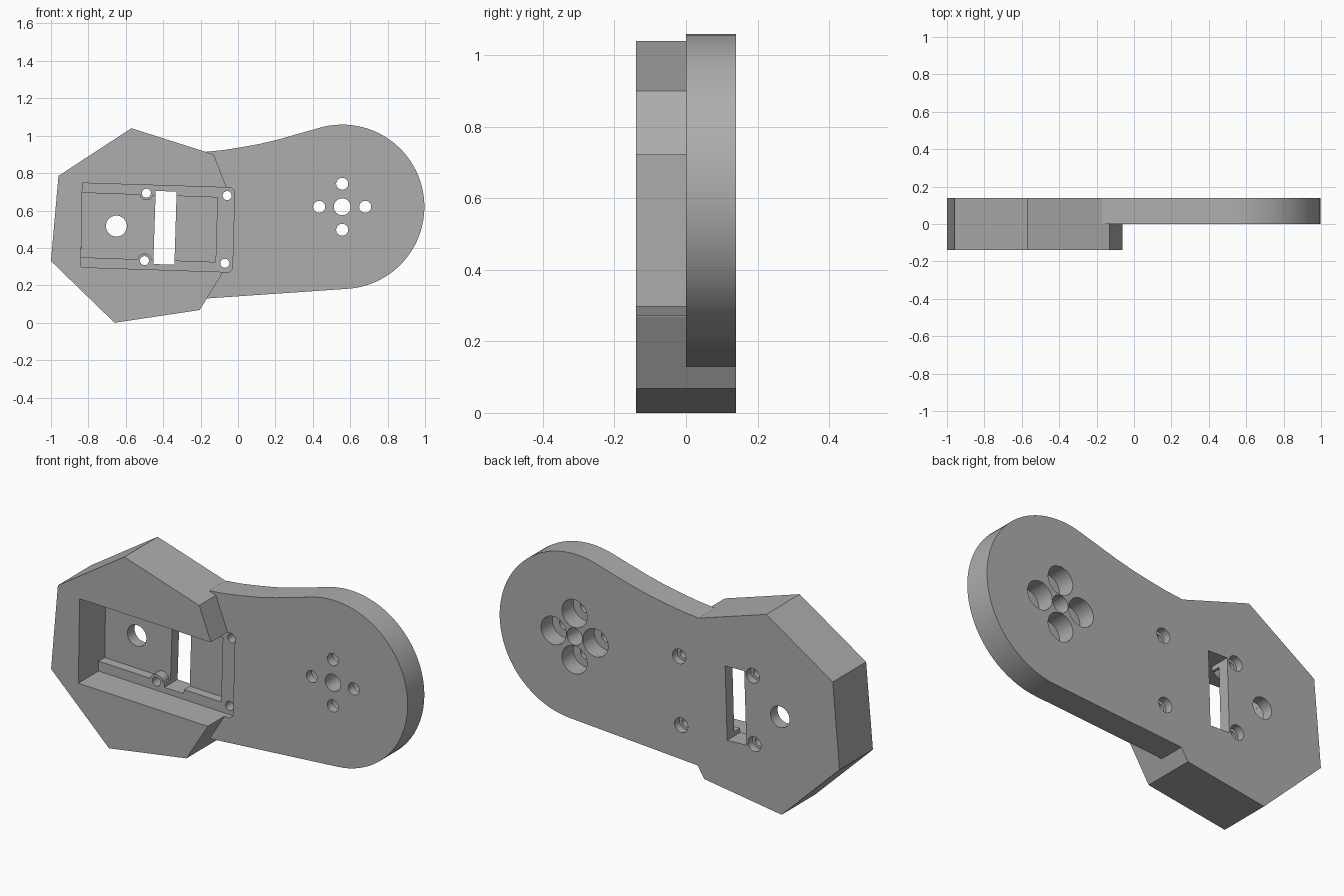
import bpy, bmesh, math

old = bpy.data.objects.get("Cube")
if old:
    bpy.data.objects.remove(old, do_unlink=True)

grey = bpy.data.materials.new("mid grey")
grey.use_nodes = True
colour = (0.42, 0.42, 0.42, 1)
grey.diffuse_color = colour
grey.node_tree.nodes["Principled BSDF"].inputs["Base Color"].default_value = colour


def prism(name, outline, y0, y1):
    """Extrude an (x, z) outline from y0 to y1."""
    bm = bmesh.new()
    face = bm.faces.new([bm.verts.new((x, y0, z)) for x, z in outline])
    side = bmesh.ops.extrude_face_region(bm, geom=[face])["geom"]
    moved = [v for v in side if isinstance(v, bmesh.types.BMVert)]
    bmesh.ops.translate(bm, verts=moved, vec=(0, y1 - y0, 0))
    bmesh.ops.recalc_face_normals(bm, faces=bm.faces)
    mesh = bpy.data.meshes.new(name)
    bm.to_mesh(mesh)
    bm.free()
    mesh.materials.append(grey)
    ob = bpy.data.objects.new(name, mesh)
    bpy.context.collection.objects.link(ob)
    return ob


def arc(cx, cz, r, a0, a1, n):
    return [(cx + r * math.cos(math.radians(a0 + (a1 - a0) * i / n)),
             cz + r * math.sin(math.radians(a0 + (a1 - a0) * i / n)))
            for i in range(n + 1)]


def disc(name, x, z, r, y0, y1):
    return prism(name, arc(x, z, r, 0, 348.75, 31), y0, y1)


def combine(target, tool, operation):
    """Apply a boolean and discard the tool."""
    mod = target.modifiers.new(operation, 'BOOLEAN')
    mod.operation, mod.solver, mod.object = operation, 'EXACT', tool
    bpy.context.view_layer.objects.active = target
    bpy.ops.object.modifier_apply(modifier=mod.name)
    bpy.data.objects.remove(tool, do_unlink=True)


FRONT, MID, BACK = -0.14, 0.0, 0.14
LEDGE, FLOOR = 0.03, 0.08
OVER = 0.1

# Faceted housing, full depth
bracket = prism("servo_arm_bracket", [
    (-0.57, 1.04), (-0.96, 0.785), (-1, 0.33), (-0.66, 0), (-0.205, 0.068),
    (-0.08, 0.27), (-0.06, 0.72), (-0.13, 0.90)], FRONT, BACK)

# Rounded arm, rear half only
cx, cz = 0.557, 0.62
arm = prism("arm", [(-0.5, 0.8), (-0.17, 0.914), (-0.08, 0.923), (0.016, 0.938),
                    (0.12, 0.957), (0.224, 0.982), (0.33, 1.012)]
            + arc(cx, cz, 0.4395, 107, -86.5, 48)
            + [(-0.165, 0.13), (-0.5, 0.3)], MID, BACK)
combine(bracket, arm, 'UNION')

# Pocket open to the right, with a small rounded step into the arm
pocket = prism("pocket", [(-0.832, 0.747), (-0.035, 0.722), (-0.018, 0.705),
                          (-0.03, 0.288), (-0.047, 0.271), (-0.84, 0.297)],
               FRONT - OVER, LEDGE)
combine(bracket, pocket, 'DIFFERENCE')
inner = prism("inner_pocket", [(-0.8335, 0.695), (-0.11, 0.67), (-0.12, 0.325),
                               (-0.8387, 0.35)], FRONT - OVER, FLOOR)
combine(bracket, inner, 'DIFFERENCE')

# Screw bosses and counterbored screw holes
screws = [(-0.49, 0.693), (-0.5, 0.332), (-0.058, 0.68), (-0.07, 0.318)]
for x, z in screws[:2]:
    combine(bracket, disc("boss", x, z, 0.038, LEDGE, FLOOR + 0.02), 'UNION')
for x, z in screws:
    combine(bracket, disc("screw_hole", x, z, 0.024, -OVER, BACK + OVER), 'DIFFERENCE')
    combine(bracket, disc("screw_head", x, z, 0.039, 0.1, BACK + OVER), 'DIFFERENCE')

# Slot and cable hole through the floor
slot = prism("slot", [(-0.44, 0.705), (-0.328, 0.701), (-0.34, 0.31),
                      (-0.453, 0.314)], LEDGE - 0.01, BACK + OVER)
combine(bracket, slot, 'DIFFERENCE')
combine(bracket, disc("cable_hole", -0.65, 0.517, 0.056, MID, BACK + OVER), 'DIFFERENCE')

# Horn mounting holes: a centre hole and four counterbored ones
combine(bracket, disc("centre_hole", cx, cz, 0.045, -OVER, BACK + OVER), 'DIFFERENCE')
for k in range(4):
    x = cx + 0.123 * math.cos(k * math.pi / 2)
    z = cz + 0.123 * math.sin(k * math.pi / 2)
    combine(bracket, disc("horn_hole", x, z, 0.032, -OVER, BACK + OVER), 'DIFFERENCE')
    combine(bracket, disc("horn_bore", x, z, 0.074, 0.045, BACK + OVER), 'DIFFERENCE')

bpy.ops.object.select_all(action='DESELECT')
bracket.select_set(True)
bpy.context.view_layer.objects.active = bracket
bpy.ops.object.shade_smooth_by_angle(angle=math.radians(25))
